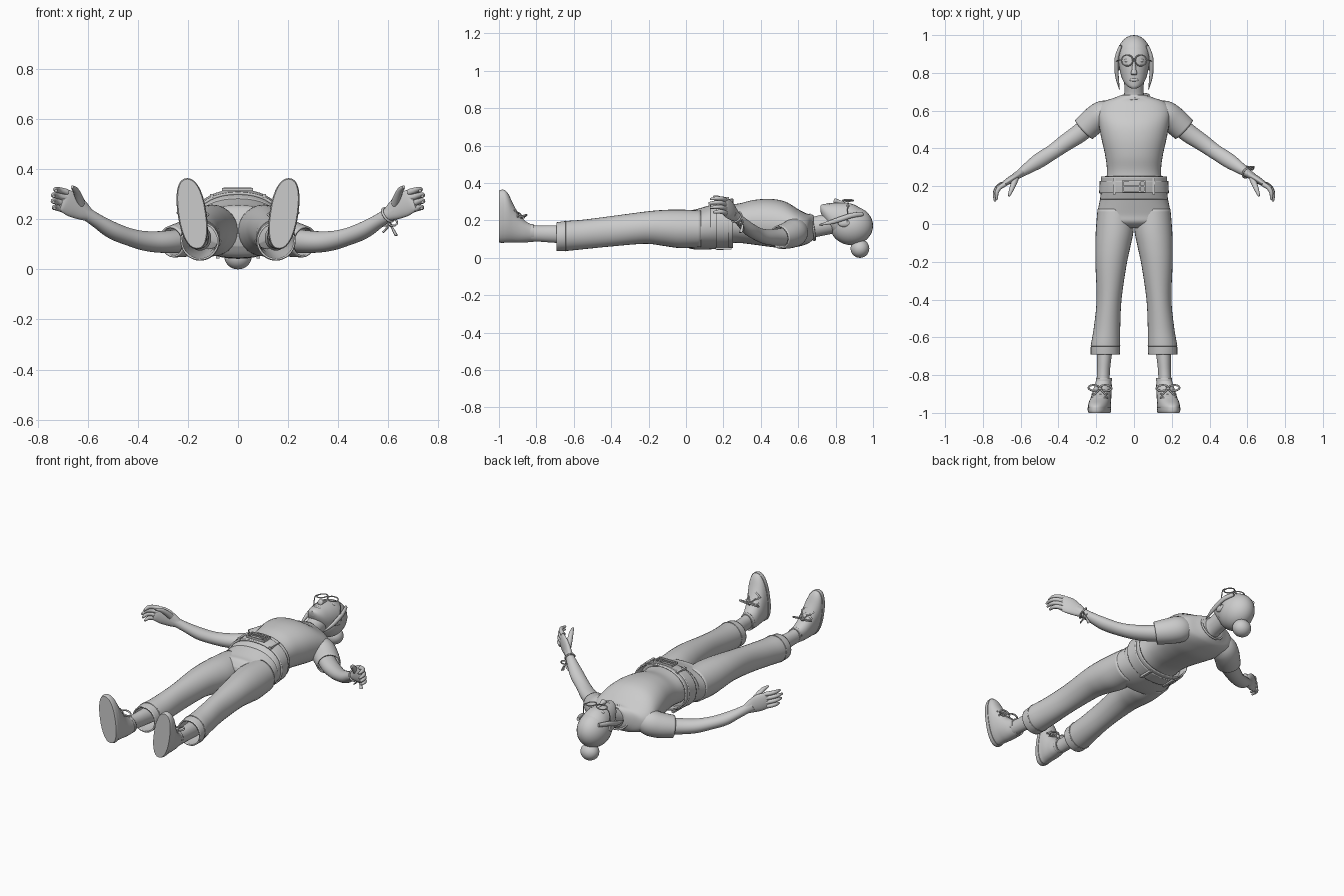
import bpy, bmesh, math
from mathutils import Vector

Y = Vector((0, 1, 0))


def finish(ob, mirror=False, thick=0, angle=50):
    if thick:
        m = ob.modifiers.new("thickness", 'SOLIDIFY')
        m.thickness, m.offset = thick, -1
    if mirror:
        ob.modifiers.new("mirror", 'MIRROR')
    bpy.ops.object.select_all(action='DESELECT')
    bpy.context.view_layer.objects.active = ob
    ob.select_set(True)
    bpy.ops.object.shade_smooth_by_angle(angle=math.radians(angle))
    return ob


def from_bm(name, bm, **kw):
    bmesh.ops.recalc_face_normals(bm, faces=bm.faces)
    me = bpy.data.meshes.new(name)
    bm.to_mesh(me)
    bm.free()
    ob = bpy.data.objects.new(name, me)
    bpy.context.collection.objects.link(ob)
    return finish(ob, **kw)


def smooth_path(secs, n):
    # Catmull-Rom through the control sections
    out = []
    for i in range(len(secs) - 1):
        q = [secs[max(0, min(len(secs) - 1, i + k))] for k in (-1, 0, 1, 2)]
        for j in range(n):
            t = j / n
            out.append([0.5 * (2 * b + (c - a) * t + (2 * a - 5 * b + 4 * c - d) * t * t
                               + (3 * b - a - 3 * c + d) * t ** 3) for a, b, c, d in zip(*q)])
    return out + [list(secs[-1])]


def loft(name, secs, axis=None, n=5, seg=28, power=2, caps=True, shear=0, **kw):
    # secs: (x, y, z, horizontal radius, vertical radius)
    bm = bmesh.new()
    pts = smooth_path(secs, n)
    rings = []
    for i, s in enumerate(pts):
        c = Vector(s[:3])
        t = axis or (Vector(pts[min(i + 1, len(pts) - 1)][:3]) - Vector(pts[max(i - 1, 0)][:3])).normalized()
        side = t.cross(Vector((0, 0, 1)))
        side = side.normalized() if side.length > 0.05 else Vector((1, 0, 0))
        up = side.cross(t)
        ring = []
        for k in range(seg):
            a = 2 * math.pi * k / seg
            u, v = (math.copysign(abs(f) ** (2 / power), f) for f in (math.cos(a), math.sin(a)))
            p = c + side * s[3] * u + up * s[4] * v
            p.x += shear * (p.z - 0.2)
            ring.append(bm.verts.new(p))
        rings.append(ring)
    for r, q in zip(rings, rings[1:]):
        for k in range(seg):
            bm.faces.new((r[k], r[(k + 1) % seg], q[(k + 1) % seg], q[k]))
    if caps:
        bm.faces.new(rings[0])
        bm.faces.new(rings[-1])
    return from_bm(name, bm, **kw)


def cord(name, pts, r, **kw):
    return loft(name, [(*p, r, r) for p in pts], seg=8, **kw)


def ball(name, loc, rad, **kw):
    bm = bmesh.new()
    bmesh.ops.create_uvsphere(bm, u_segments=28, v_segments=18, radius=1)
    for v in bm.verts:
        v.co = Vector([c * s + o for c, s, o in zip(v.co, rad, loc)])
    return from_bm(name, bm, **kw)


def box(name, loc, size, **kw):
    bm = bmesh.new()
    bmesh.ops.create_cube(bm, size=1)
    for v in bm.verts:
        v.co = Vector([c * s + o for c, s, o in zip(v.co, size, loc)])
    return from_bm(name, bm, angle=30, **kw)


def arc(c, u, v, n=24, a0=0, a1=2 * math.pi):
    c, u, v = Vector(c), Vector(u), Vector(v)
    return [c + u * math.cos(a0 + (a1 - a0) * i / n) + v * math.sin(a0 + (a1 - a0) * i / n) for i in range(n + 1)]


# Head, hair and neck
loft("head", [(0, .718, .265, .014, .014), (0, .73, .252, .036, .034), (0, .755, .232, .056, .058),
              (0, .79, .21, .07, .083), (0, .84, .198, .08, .096), (0, .89, .188, .084, .1),
              (0, .94, .175, .074, .085), (0, .98, .172, .04, .045)], axis=Y)
ball("hair", (0, .885, .172), (.091, .115, .104))
ball("hair_bun", (0, .93, .05), (.054, .05, .05))
loft("neck", [(0, .63, .152, .075, .06), (0, .665, .16, .06, .06), (0, .7, .168, .051, .056),
              (0, .79, .19, .054, .06)], axis=Y)
loft("hair_strand", [(.07, .945, .235, .008, .012), (.091, .88, .225, .011, .014), (.091, .79, .195, .01, .013),
                     (.077, .712, .175, .002, .003)], seg=10, mirror=True)

# Facial features
loft("nose", [(0, .865, .284, .008, .008), (0, .82, .298, .011, .012), (0, .797, .304, .017, .014),
              (0, .788, .297, .012, .006)], axis=Y, seg=14)
ball("lips", (0, .763, .283), (.024, .01, .011))
ball("eye", (.034, .865, .272), (.017, .011, .012), mirror=True)
ball("ear", (.083, .845, .185), (.012, .033, .02), mirror=True)

# Glasses
cord("lens_rim", arc((.036, .866, .307), (.03, 0, -.004), (0, .029, 0)), .0035, n=2, mirror=True)
cord("glasses_bridge", [(-.008, .872, .309), (0, .876, .312), (.008, .872, .309)], .003)
cord("glasses_arm", [(.065, .868, .303), (.086, .866, .285), (.094, .86, .19)], .003, mirror=True)

# Shirt
loft("shirt", [(0, .21, .182, .15, .105), (0, .28, .185, .143, .105), (0, .36, .19, .152, .119),
               (0, .45, .187, .172, .128), (0, .53, .176, .187, .125), (0, .6, .16, .195, .1),
               (0, .645, .155, .165, .082), (0, .668, .16, .105, .073), (0, .683, .165, .066, .062)],
     axis=Y, power=2.2, seg=40)
cord("collar", arc((0, .675, .163), (.078, .006, 0), (0, -.012, .068)), .006, n=2)
loft("sleeve", [(.11, .592, .145, .055, .06), (.16, .582, .137, .072, .074), (.21, .55, .122, .072, .072),
                (.265, .5, .11, .068, .063)], caps=False, thick=.008, mirror=True)

# Arms
loft("arm", [(.19, .565, .118, .05, .05), (.28, .487, .11, .05, .045), (.36, .432, .112, .045, .04),
             (.43, .382, .128, .04, .035), (.5, .337, .155, .04, .034), (.56, .297, .192, .031, .028),
             (.605, .266, .222, .022, .027), (.63, .25, .238, .02, .03)], mirror=True)

# Hands
loft("palm", [(.595, .272, .216, .021, .026), (.625, .252, .236, .019, .04), (.658, .232, .257, .018, .05),
              (.69, .21, .273, .014, .047), (.703, .199, .279, .007, .035)], mirror=True)
for i, f in enumerate(("index", "middle", "ring", "little")):
    k, s = i * .023, (1, 1.1, 1, .8)[i]
    b = Vector((.682 + .005 * i, .212, .308 - k))
    path = [b + Vector(d) * s for d in ((0, 0, 0), (.03, -.02, .008), (.045, -.048, .01), (.044, -.083, .006))]
    loft(f + "_finger", [(*p, r, r) for p, r in zip(path, (.013, .012, .0105, .006))], seg=12, mirror=True)
loft("thumb", [(.625, .243, .262, .016, .018), (.638, .21, .295, .015, .015), (.65, .18, .318, .012, .012),
               (.662, .148, .329, .006, .006)], seg=14, mirror=True)

# Tied wristband with ribbon tails
cord("wristband", arc((.597, .271, .217), (.016, .022, .001), (-.014, .012, .026)), .005, n=2)
for i, e in enumerate(((.632, .292, .135), (.578, .3, .148))):
    loft("ribbon_tail_%d" % i, [(.603, .288, .192, .006, .005), (.6 + (i == 0) * .012, .302, .172, .006, .005),
                                (*e, .011, .004)], seg=8)
for s in (-1, 1):
    cord("ribbon_loop", arc((.602 + s * .016, .294, .187), (.017, .008, 0), (0, .006, .013), 12), .004, n=2)

# Trousers
loft("trouser_seat", [(0, .2, .177, .168, .125), (0, .12, .162, .182, .117), (0, .05, .152, .195, .107),
                      (0, .01, .153, .186, .098), (0, -.02, .155, .13, .06)], axis=Y, power=2.2, seg=40)
loft("trouser_leg", [(.098, .08, .155, .095, .098), (.102, -.03, .155, .1, .103), (.112, -.12, .16, .093, .096),
                     (.122, -.22, .161, .082, .086), (.132, -.4, .142, .066, .081), (.143, -.55, .125, .07, .079),
                     (.151, -.64, .117, .077, .08), (.152, -.692, .113, .077, .077)],
     axis=Y, caps=False, thick=.008, mirror=True)
cord("trouser_hem", arc((.151, -.645, .117), (.077, 0, 0), (0, 0, .08)), .0025, n=2, mirror=True)

# Waistband and belt
loft("waistband", [(0, .13, .165, .18, .119), (0, .19, .178, .174, .129), (0, .252, .185, .176, .133)],
     axis=Y, power=2.2, seg=40, caps=False, thick=.008)
loft("belt", [(0, .163, .175, .185, .133), (0, .195, .179, .183, .136), (0, .228, .182, .182, .137)],
     axis=Y, power=2.2, seg=40, caps=False, thick=.012)
for y in (.172, .226):
    box("buckle_bar", (0, y, .319), (.12, .008, .012))
for x in (-.06, .03, .056):
    box("buckle_side", (x, .199, .319), (.008, .06, .012))
box("buckle_prong", (-.002, .199, .324), (.11, .007, .007))
box("belt_loop", (.105, .2, .294), (.014, .085, .014), mirror=True)
box("back_belt_loop", (.08, .2, .05), (.014, .085, .012), mirror=True)

# Ankles and shoes
loft("ankle", [(.152, -.62, .125, .045, .05), (.158, -.72, .128, .037, .046), (.162, -.79, .13, .034, .043),
               (.165, -.87, .135, .036, .045)], axis=Y, mirror=True)
loft("shoe", [(.18, -.99, .223, .05, .136), (.18, -.97, .222, .056, .14), (.18, -.95, .212, .056, .13),
              (.178, -.925, .186, .053, .104), (.176, -.895, .159, .049, .078), (.173, -.865, .142, .046, .06),
              (.17, -.838, .134, .042, .05), (.168, -.822, .132, .04, .046)],
     axis=Y, power=2.2, shear=.14, mirror=True)
loft("shoe_sole", [(.18, -1, .222, .053, .138), (.18, -.988, .222, .057, .142), (.18, -.972, .222, .058, .142)],
     axis=Y, power=2.3, shear=.14, mirror=True)
loft("shoe_collar", [(.168, -.832, .133, .043, .049), (.168, -.815, .132, .042, .048)],
     axis=Y, caps=False, thick=.008, shear=.14, mirror=True)

# Shoelaces and bows
for s in (-1, 1):
    cord("lace_loop", arc((.18 + s * .031, -.868, .222), (.03, .002, .004), (0, .015, .006), 14), .005, n=2, mirror=True)
    cord("lace_tail", [(.18, -.875, .22), (.18 + s * .02, -.893, .24), (.18 + s * .034, -.91, .243)], .004, mirror=True)
ball("lace_knot", (.18, -.87, .22), (.011, .01, .01), mirror=True)
for y, z in ((-.9, .238), (-.918, .268)):
    cord("lace_bar", [(.14, y, z - .022), (.18, y - .003, z + .005), (.222, y, z - .018)], .005, mirror=True)
